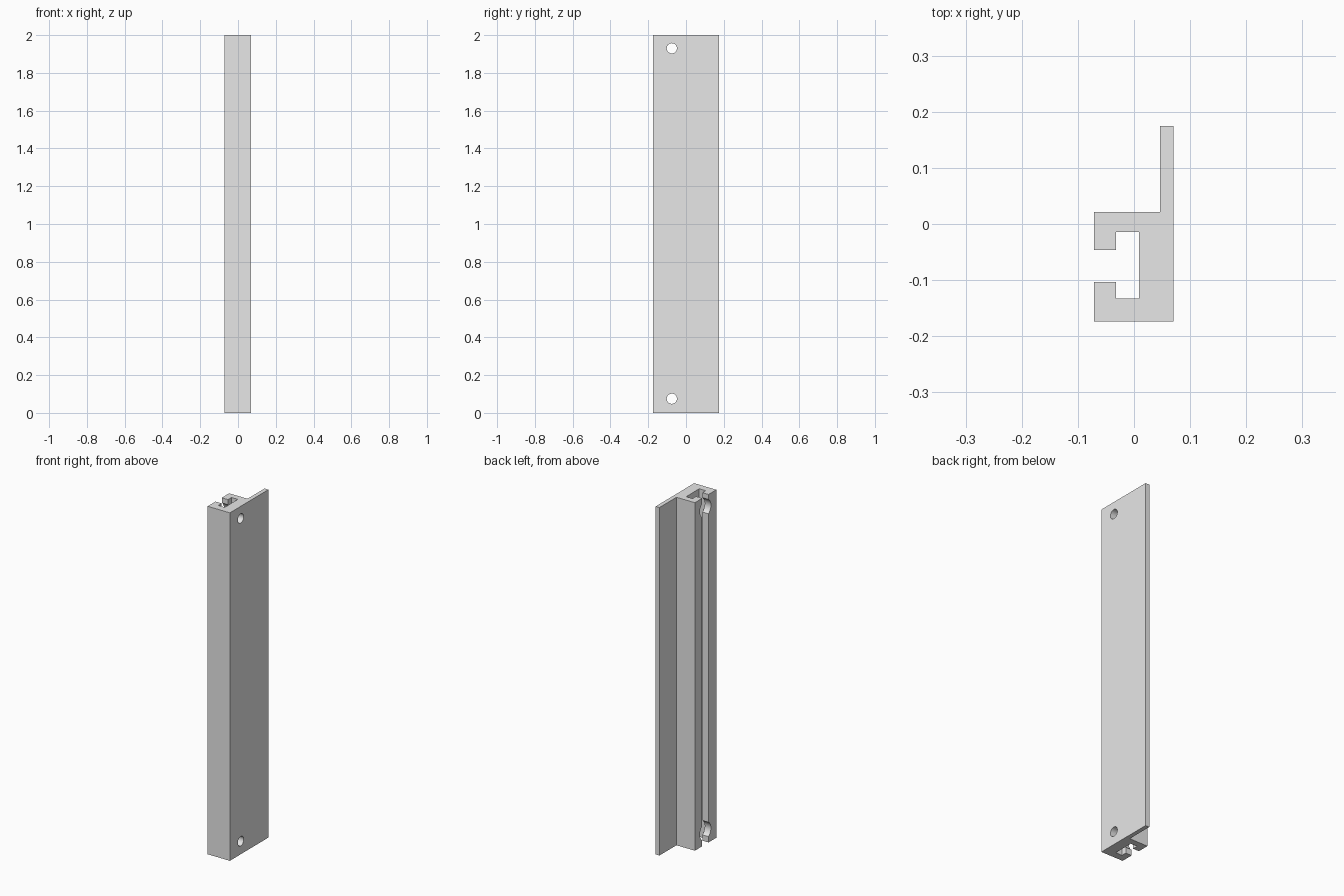
import bpy, bmesh, math
from mathutils import Matrix

cube = bpy.data.objects.get("Cube")
if cube:
    bpy.data.objects.remove(cube, do_unlink=True)

HEIGHT = 2.0
HOLE_Y = -0.075
HOLE_Z = (0.075, 1.93)

metal = bpy.data.materials.new("light grey metal")
metal.use_nodes = True
metal.diffuse_color = (0.8, 0.8, 0.8, 1)
metal.node_tree.nodes["Principled BSDF"].inputs["Base Color"].default_value = (0.8, 0.8, 0.8, 1)


def add_object(name, bm):
    bmesh.ops.recalc_face_normals(bm, faces=bm.faces)
    mesh = bpy.data.meshes.new(name)
    bm.to_mesh(mesh)
    bm.free()
    mesh.materials.append(metal)
    obj = bpy.data.objects.new(name, mesh)
    bpy.context.collection.objects.link(obj)
    return obj


def bore(target, x0, x1, z, radius):
    """Cut a round hole along x from x0 to x1."""
    bm = bmesh.new()
    place = Matrix.Translation(((x0 + x1) / 2, HOLE_Y, z)) @ Matrix.Rotation(math.pi / 2, 4, 'Y')
    bmesh.ops.create_cone(bm, cap_ends=True, segments=40, radius1=radius,
                          radius2=radius, depth=x1 - x0, matrix=place)
    cutter = add_object("hole_cutter", bm)
    cutter.hide_render = True
    mod = target.modifiers.new("bore", 'BOOLEAN')
    mod.operation = 'DIFFERENCE'
    mod.solver = 'EXACT'
    mod.object = cutter
    bpy.context.view_layer.objects.active = target
    bpy.ops.object.modifier_apply(modifier=mod.name)
    bpy.data.objects.remove(cutter, do_unlink=True)


# Extruded section: slotted channel with a thin flange at the back
section = [(0.07, -0.174), (0.07, 0.175), (0.046, 0.175), (0.046, 0.021),
           (-0.071, 0.021), (-0.071, -0.046), (-0.032, -0.046), (-0.032, -0.014),
           (0.009, -0.014), (0.009, -0.133), (-0.032, -0.133), (-0.032, -0.103),
           (-0.071, -0.103), (-0.071, -0.174)]
bm = bmesh.new()
base = bm.faces.new([bm.verts.new((x, y, 0)) for x, y in section])
result = bmesh.ops.extrude_face_region(bm, geom=[base])
top = [v for v in result["geom"] if isinstance(v, bmesh.types.BMVert)]
bmesh.ops.translate(bm, verts=top, vec=(0, 0, HEIGHT))
rail = add_object("slotted_rail", bm)

# Screw holes through the web, with wider access cuts through the lips
for z in HOLE_Z:
    bore(rail, -0.01, 0.1, z, 0.027)
    bore(rail, -0.1, -0.015, z, 0.05)

# Round hole walls, sharp profile edges
bpy.ops.object.select_all(action='DESELECT')
rail.select_set(True)
bpy.context.view_layer.objects.active = rail
bpy.ops.object.shade_smooth_by_angle(angle=math.radians(30))
